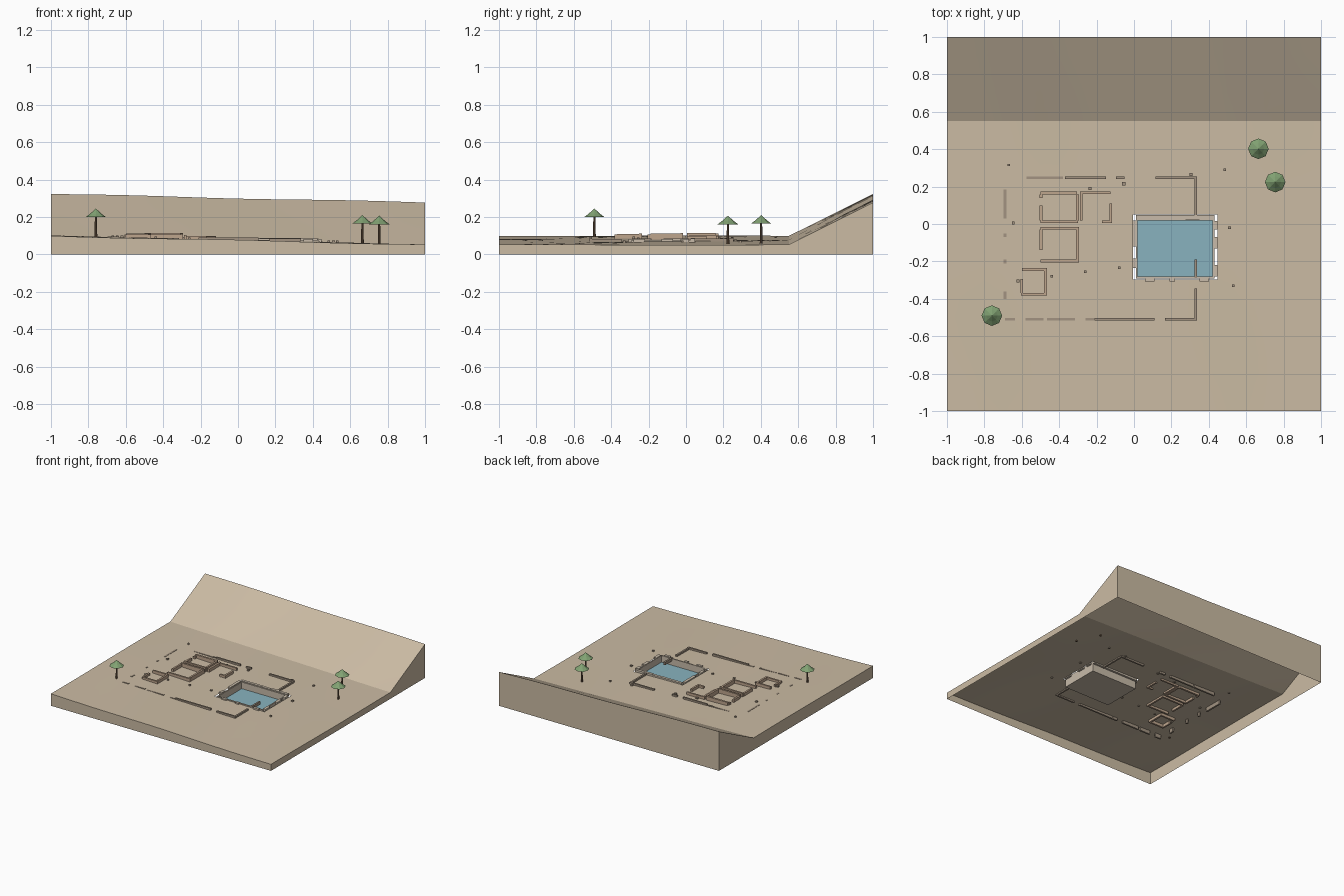
import bpy, bmesh, math, random

if "Cube" in bpy.data.objects:
    bpy.data.objects.remove(bpy.data.objects["Cube"])

random.seed(4)


def mat(name, r, g, b):
    m = bpy.data.materials.new(name)
    m.diffuse_color = (r, g, b, 1)
    m.use_nodes = True
    m.node_tree.nodes["Principled BSDF"].inputs["Base Color"].default_value = m.diffuse_color
    return m


SAND = mat("sand", 0.60, 0.50, 0.37)
STONE = mat("stone", 0.36, 0.29, 0.22)
BRICK = mat("mud_brick", 0.52, 0.38, 0.27)
RIM = mat("basin_stone", 0.58, 0.50, 0.40)
WATER = mat("water", 0.25, 0.45, 0.52)
BARK = mat("bark", 0.16, 0.10, 0.06)
LEAF = mat("leaf", 0.22, 0.36, 0.17)


def finish(bm, name, m):
    bmesh.ops.recalc_face_normals(bm, faces=bm.faces)
    me = bpy.data.meshes.new(name)
    bm.to_mesh(me)
    bm.free()
    ob = bpy.data.objects.new(name, me)
    bpy.context.collection.objects.link(ob)
    me.materials.append(m)
    return ob


def add_box(bm, x0, x1, y0, y1, z0, z1):
    r = bmesh.ops.create_cube(bm, size=1)
    for v in r["verts"]:
        v.co = ((x0 + x1) / 2 + v.co.x * (x1 - x0),
                (y0 + y1) / 2 + v.co.y * (y1 - y0),
                (z0 + z1) / 2 + v.co.z * (z1 - z0))


def boxes(name, rows, m):
    bm = bmesh.new()
    for row in rows:
        add_box(bm, *row)
    return finish(bm, name, m)


def ground(x, y):
    z = 0.076 - 0.023 * x + 0.003 * math.sin(5 * x + 1.5 * y) * math.cos(2.5 * y)
    return z + max(0, y - 0.55) / 0.45 * 0.225


# terrain: open-bottomed slab with a hole for the basin and a hill at the back
HX, HY = (-0.005, 0.446), (-0.296, 0.05)
xs = sorted([-1 + i / 10 for i in range(21) if i not in (10, 14)] + list(HX))
ys = sorted([-1 + i / 10 for i in range(21) if i not in (7, 10)] + list(HY) + [0.55])
bm = bmesh.new()
grid = [[bm.verts.new((x, y, ground(x, y))) for x in xs] for y in ys]
for j in range(len(ys) - 1):
    for i in range(len(xs) - 1):
        if HX[0] <= xs[i] < HX[1] and HY[0] <= ys[j] < HY[1]:
            continue
        bm.faces.new((grid[j][i], grid[j][i + 1], grid[j + 1][i + 1], grid[j + 1][i]))
edge = grid[0][:-1] + [r[-1] for r in grid[:-1]] + grid[-1][:0:-1] + [r[0] for r in grid[:0:-1]]
low = [bm.verts.new((v.co.x, v.co.y, 0)) for v in edge]
for k in range(len(edge)):
    n = (k + 1) % len(edge)
    bm.faces.new((edge[k], low[k], low[n], edge[n]))
for v in [v for v in bm.verts if not v.link_faces]:
    bm.verts.remove(v)
terrain = finish(bm, "terrain", SAND)
bpy.context.view_layer.objects.active = terrain
terrain.select_set(True)
bpy.ops.object.shade_smooth_by_angle(angle=math.radians(20))

# enclosure wall: broken runs, partly buried where the ground rises
W = 0.007
runs_x = {0.247: [(-0.58, -0.38), (-0.37, -0.15), (-0.095, -0.05), (0.115, 0.337)],
          -0.51: [(-0.69, -0.635), (-0.58, -0.485), (-0.465, -0.315),
                  (-0.26, -0.215), (-0.21, 0.11), (0.165, 0.337)]}
runs_y = {0.33: [(0.03, 0.24), (-0.29, -0.19), (-0.503, -0.345)],
          -0.69: [(0.03, 0.185), (-0.07, -0.05), (-0.21, -0.19), (-0.40, -0.36)]}
rows = []
for y, runs in runs_x.items():
    for a, b in runs:
        top = ground((a + b) / 2, y) + (0.014 if b > -0.2 else 0.003)
        rows.append((a, b, y - W, y + W, 0.06, top))
for x, runs in runs_y.items():
    for a, b in runs:
        top = ground(x, (a + b) / 2) + (0.014 if x > 0 else 0.002)
        rows.append((x - W, x + W, a, b, 0.06, top))
boxes("enclosure_wall", rows, STONE)

# ruined rooms: (x0, x1, y0, y1, top height)
rooms = [
    (-0.50, -0.305, 0.158, 0.174, 0.112), (-0.50, -0.30, 0.005, 0.02, 0.116),
    (-0.505, -0.49, 0.02, 0.10, 0.108), (-0.505, -0.49, 0.14, 0.158, 0.104),
    (-0.31, -0.295, 0.02, 0.158, 0.114),
    (-0.28, -0.125, 0.16, 0.174, 0.10), (-0.29, -0.275, 0.02, 0.174, 0.105),
    (-0.132, -0.117, 0.02, 0.11, 0.10), (-0.17, -0.117, 0.005, 0.02, 0.097),
    (-0.50, -0.295, -0.03, -0.015, 0.116), (-0.31, -0.295, -0.19, -0.03, 0.112),
    (-0.50, -0.295, -0.205, -0.19, 0.106), (-0.505, -0.49, -0.14, -0.03, 0.110),
    (-0.60, -0.465, -0.25, -0.236, 0.112), (-0.48, -0.465, -0.37, -0.25, 0.110),
    (-0.605, -0.465, -0.383, -0.368, 0.106), (-0.608, -0.594, -0.368, -0.295, 0.108)]
boxes("room_walls", [(a, b, c, d, 0.065, t) for a, b, c, d, t in rooms], BRICK)

# sunken basin: floor, four walls and water
X0, X1, Y0, Y1, T = 0.01, 0.43, -0.292, 0.03, 0.01
boxes("basin", [
    (X0, X1, Y0, Y1, 0.0, 0.008),
    (X0, X0 + T, Y0, Y1, 0.008, 0.078), (X1 - T, X1, Y0, Y1, 0.008, 0.078),
    (X0 + T, X1 - T, Y0, Y0 + T, 0.008, 0.078), (X0 + T, X1 - T, Y1 - T, Y1, 0.008, 0.078)], RIM)
boxes("water", [(X0 + T, X1 - T, Y0 + T, Y1 - T, 0.015, 0.024)], WATER)

# loose kerb stones round the basin
kerb = []
for a, b in [(0.01, 0.20), (0.20, 0.275), (0.275, 0.35), (0.35, 0.43)]:
    kerb.append((a, b, 0.025, 0.047, 0.062, 0.083 + random.uniform(0, 0.01)))
for a, b in [(0.06, 0.11), (0.19, 0.22), (0.35, 0.40)]:
    kerb.append((a, b, -0.308, -0.287, 0.062, 0.083))
for a, b in [(-0.05, 0.02), (-0.12, -0.05), (-0.235, -0.185)]:
    kerb.append((-0.007, 0.016, a, b, 0.062, 0.086))
for a, b in [(-0.03, 0.015), (-0.13, -0.07), (-0.28, -0.22)]:
    kerb.append((0.422, 0.447, a, b, 0.062, 0.082))
boxes("kerb_stones", kerb, RIM)

# scattered blocks
spots = [(-0.67, 0.315), (-0.645, 0.005), (-0.235, 0.19), (-0.055, 0.215), (0.305, 0.265),
         (0.485, 0.29), (0.51, -0.02), (0.53, -0.33), (-0.44, -0.28), (-0.26, -0.255),
         (-0.08, -0.235), (-0.62, -0.305)]
rows = []
for x, y in spots:
    s, z = random.uniform(0.006, 0.009), ground(x, y)
    rows.append((x - s, x + s, y - s, y + s, z - 0.006, z + 0.01))
boxes("scattered_blocks", rows, STONE)


# trees: thin trunk with a two-tier faceted crown
def cone(name, x, y, z0, z1, r0, r1, m):
    bm = bmesh.new()
    r = bmesh.ops.create_cone(bm, cap_ends=True, segments=8, radius1=r0, radius2=r1, depth=z1 - z0)
    for v in r["verts"]:
        v.co.x += x
        v.co.y += y
        v.co.z += (z0 + z1) / 2
    bmesh.ops.remove_doubles(bm, verts=bm.verts, dist=1e-5)
    return finish(bm, name, m)


for x, y in [(-0.76, -0.49), (0.665, 0.402), (0.755, 0.224)]:
    z = ground(x, y)
    cone("trunk", x, y, z - 0.008, z + 0.12, 0.008, 0.005, BARK)
    cone("lower_crown", x, y, z + 0.105, z + 0.137, 0.055, 0.012, LEAF)
    cone("upper_crown", x, y, z + 0.122, z + 0.151, 0.032, 0.0, LEAF)
